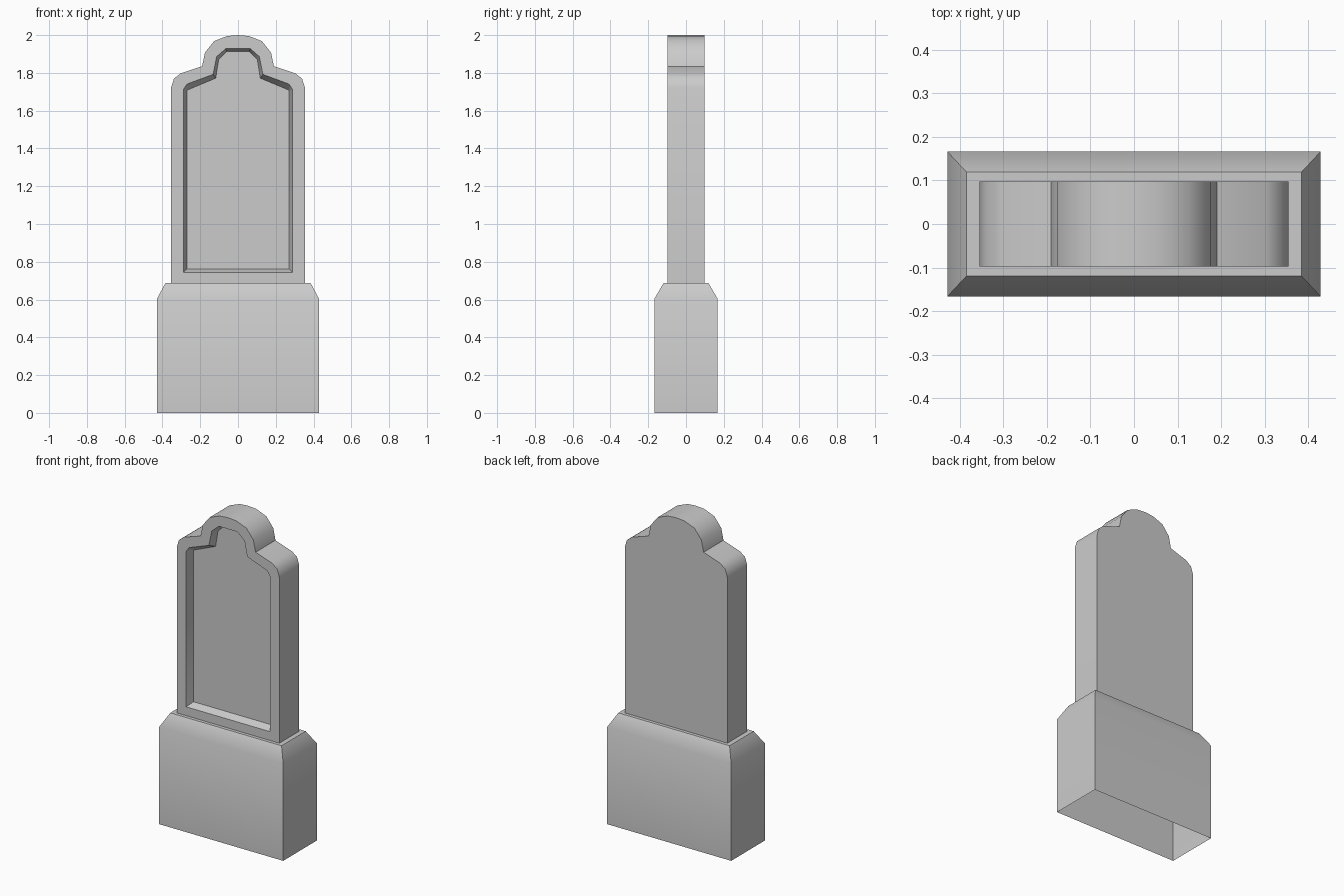
import bpy
import bmesh
import math

if "Cube" in bpy.data.objects:
    bpy.data.objects.remove(bpy.data.objects["Cube"])

stone = bpy.data.materials.new("grey stone")
stone.use_nodes = True
grey = (0.6, 0.6, 0.6, 1)
stone.diffuse_color = grey
stone.node_tree.nodes["Principled BSDF"].inputs["Base Color"].default_value = grey


def mirrored(half):
    """Close a right-hand profile by mirroring it across x = 0."""
    return half + [(-x, z) for x, z in reversed(half) if x > 0]


def add_loop(bm, points):
    return [bm.verts.new(p) for p in points]


def bridge(bm, a, b):
    for i in range(len(a)):
        j = (i + 1) % len(a)
        bm.faces.new((a[i], a[j], b[j], b[i]))


def loop_edges(bm, loop):
    return [bm.edges.get((v, loop[(i + 1) % len(loop)])) for i, v in enumerate(loop)]


def finish(bm, name, angle):
    bmesh.ops.recalc_face_normals(bm, faces=bm.faces[:])
    mesh = bpy.data.meshes.new(name)
    bm.to_mesh(mesh)
    bm.free()
    mesh.materials.append(stone)
    obj = bpy.data.objects.new(name, mesh)
    bpy.context.collection.objects.link(obj)
    bpy.ops.object.select_all(action='DESELECT')
    obj.select_set(True)
    bpy.context.view_layer.objects.active = obj
    bpy.ops.object.shade_smooth_by_angle(angle=math.radians(angle))
    return obj


# Plinth: hollow underneath, with a sloped shoulder and flat top
bm = bmesh.new()
levels = [(0.428, 0.166, 0), (0.428, 0.166, 0.606), (0.384, 0.119, 0.688)]
rings = [add_loop(bm, [(-x, -y, z), (x, -y, z), (x, y, z), (-x, y, z)])
         for x, y, z in levels]
for lower, upper in zip(rings, rings[1:]):
    bridge(bm, lower, upper)
bm.faces.new(rings[-1])
finish(bm, "plinth", 40)

# Headstone: stepped round-topped slab with a sunken front panel
outline = mirrored([(0.354, 0.688), (0.354, 1.722), (0.339, 1.77), (0.304, 1.797),
                    (0.190, 1.835), (0.175, 1.907), (0.127, 1.968), (0.058, 1.995),
                    (0, 2.0)])
panel_rim = mirrored([(0.289, 0.743), (0.289, 1.712), (0.270, 1.741),
                      (0.132, 1.792), (0.113, 1.886), (0.064, 1.929)])
panel_floor = mirrored([(0.271, 0.762), (0.271, 1.702), (0.266, 1.71),
                        (0.118, 1.772), (0.102, 1.872), (0.060, 1.913)])
FRONT, BACK, FLOOR = -0.098, 0.098, -0.052

bm = bmesh.new()
front, back, rim, floor = [
    add_loop(bm, [(x, y, z) for x, z in profile])
    for profile, y in ((outline, FRONT), (outline, BACK),
                       (panel_rim, FRONT), (panel_floor, FLOOR))]
bridge(bm, front, back)
bridge(bm, rim, floor)
bm.faces.new(back)
bm.faces.new(floor)
bmesh.ops.triangle_fill(bm, use_beauty=True, normal=(0, -1, 0),
                        edges=loop_edges(bm, front) + loop_edges(bm, rim))
finish(bm, "headstone", 40)
